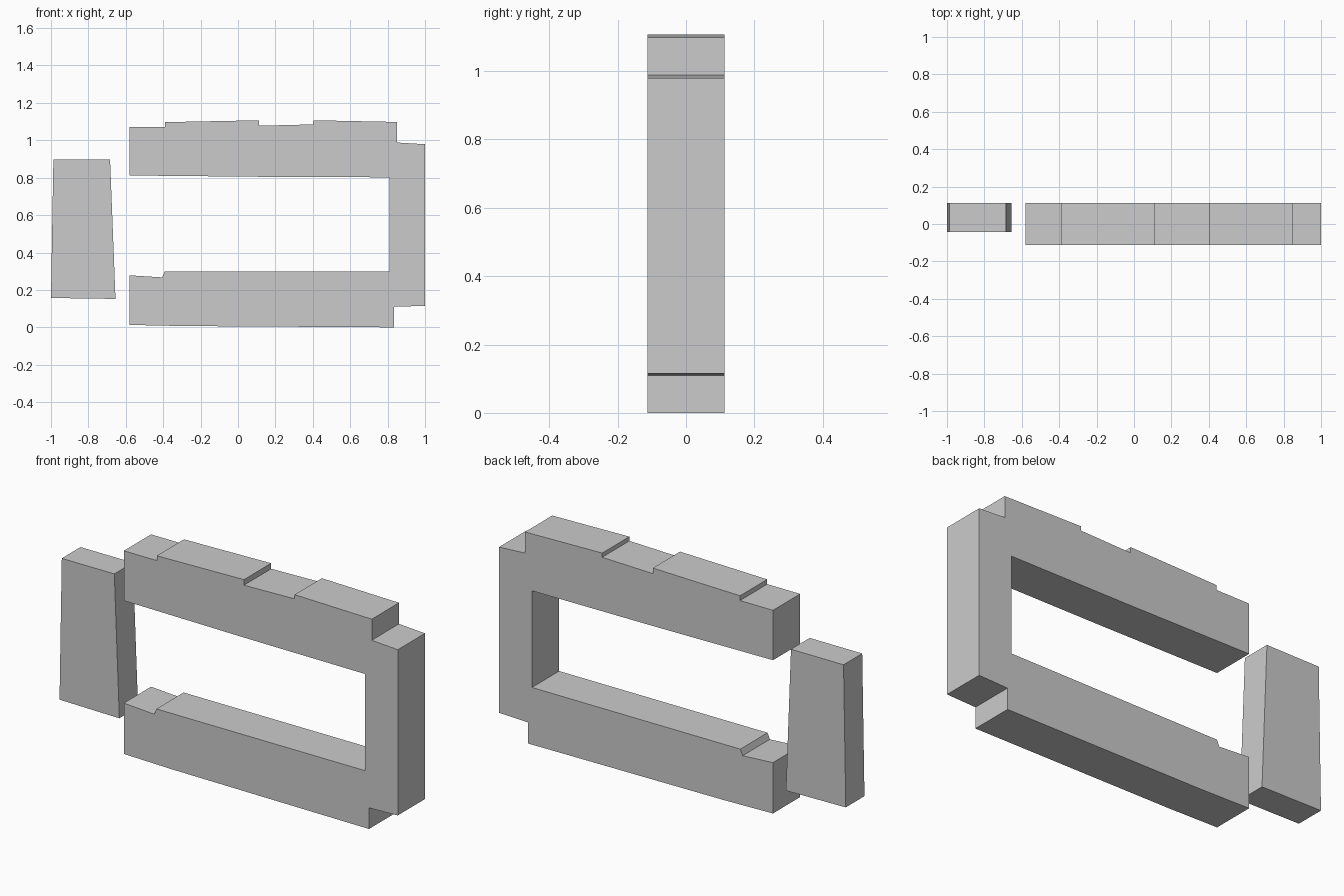
import bpy
import bmesh

if "Cube" in bpy.data.objects:
    bpy.data.objects.remove(bpy.data.objects["Cube"])


def extrude_profile(name, profile, y_front, y_back):
    """Extrude an x-z outline along y into a closed solid."""
    bm = bmesh.new()
    face = bm.faces.new([bm.verts.new((x, y_front, z)) for x, z in profile])
    result = bmesh.ops.extrude_face_region(bm, geom=[face])
    moved = [g for g in result["geom"] if isinstance(g, bmesh.types.BMVert)]
    bmesh.ops.translate(bm, verts=moved, vec=(0, y_back - y_front, 0))
    bmesh.ops.recalc_face_normals(bm, faces=bm.faces)
    mesh = bpy.data.meshes.new(name)
    bm.to_mesh(mesh)
    bm.free()
    obj = bpy.data.objects.new(name, mesh)
    bpy.context.collection.objects.link(obj)
    return obj


# C-shaped frame with stepped top edge and notched right corners
frame_profile = [
    (-0.58, 0.013), (-0.30, 0.007), (0.834, 0.0), (0.834, 0.11),
    (1.0, 0.115), (1.0, 0.979), (0.85, 0.988), (0.85, 1.098),
    (0.405, 1.107), (0.405, 1.085), (0.113, 1.078), (0.113, 1.107),
    (-0.39, 1.097), (-0.39, 1.072), (-0.58, 1.072), (-0.58, 0.812),
    (0.12, 0.805), (0.81, 0.802), (0.81, 0.298), (-0.392, 0.298),
    (-0.405, 0.267), (-0.58, 0.278),
]
extrude_profile("frame", frame_profile, -0.112, 0.112)

# Thinner tapered block standing clear of the open end, flush at the back
block_profile = [(-1.0, 0.157), (-0.655, 0.152), (-0.684, 0.897), (-0.987, 0.897)]
extrude_profile("end_block", block_profile, -0.042, 0.112)
